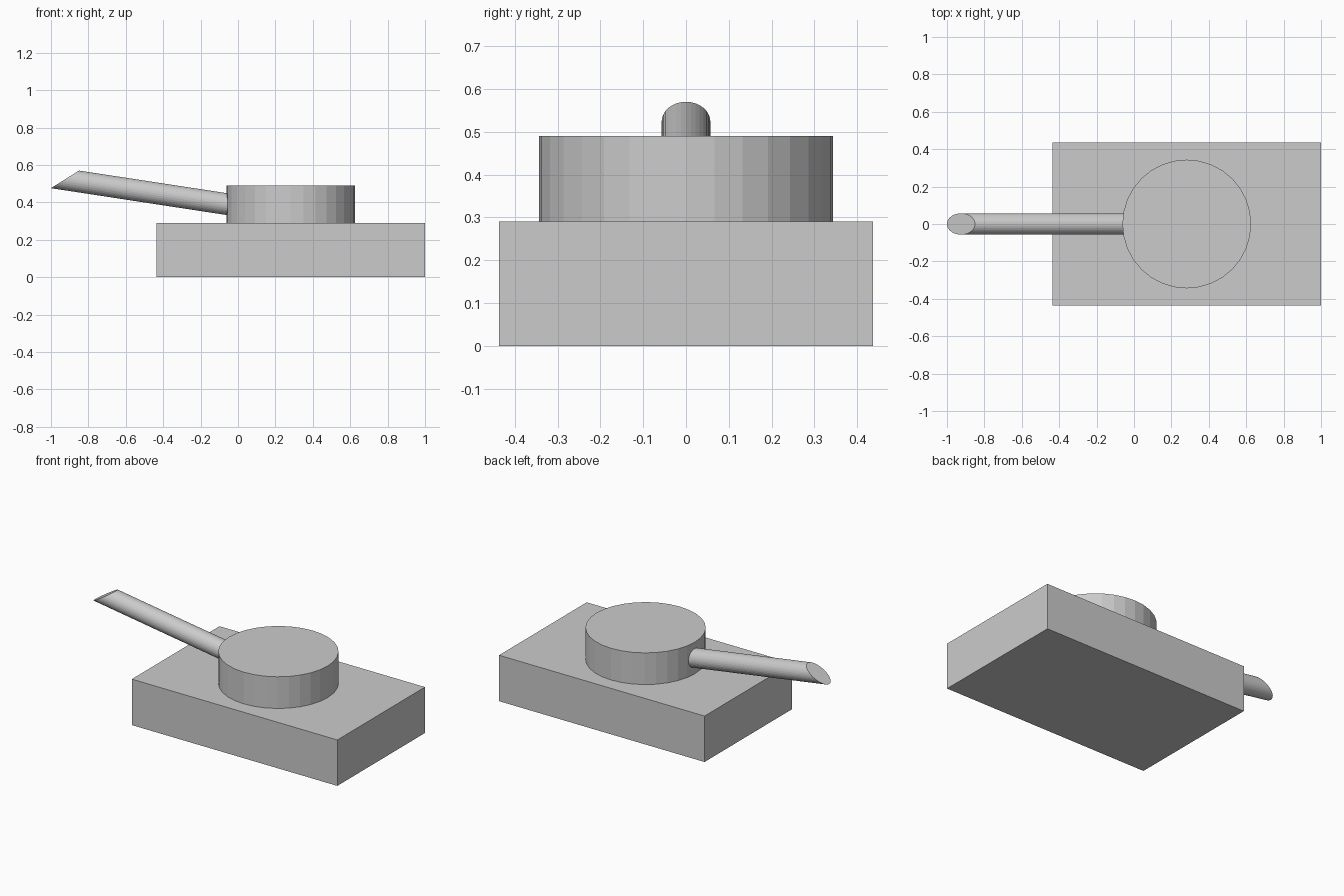
import bpy, bmesh
from math import sin, cos, tau

if "Cube" in bpy.data.objects:
    bpy.data.objects.remove(bpy.data.objects["Cube"])

CENTRE_X = 0.282
SIDES = 32


def make_object(name, bm):
    bmesh.ops.recalc_face_normals(bm, faces=bm.faces)
    mesh = bpy.data.meshes.new(name)
    bm.to_mesh(mesh)
    bm.free()
    obj = bpy.data.objects.new(name, mesh)
    bpy.context.collection.objects.link(obj)
    return obj


# Rectangular hull
bm = bmesh.new()
bmesh.ops.create_cube(bm, size=1)
hull = make_object("hull", bm)
hull.scale = (1.435, 0.874, 0.29)
hull.location = (CENTRE_X, 0, 0.145)

# Round flat-faceted turret
bm = bmesh.new()
bmesh.ops.create_cone(bm, cap_ends=True, segments=SIDES,
                      radius1=0.344, radius2=0.344, depth=0.2)
turret = make_object("turret", bm)
turret.location = (CENTRE_X, 0, 0.39)

# Tilted barrel with slanted ends, the inner one buried in the turret
bm = bmesh.new()
rings = []
for cx, cz in ((-0.925, 0.523), (0.05, 0.374)):
    rings.append([bm.verts.new((cx + 0.075 * cos(tau * i / SIDES),
                                0.057 * sin(tau * i / SIDES),
                                cz + 0.047 * cos(tau * i / SIDES)))
                  for i in range(SIDES)])
outer, inner = rings
bm.faces.new(outer)
bm.faces.new(inner)
for i in range(SIDES):
    j = (i + 1) % SIDES
    bm.faces.new((outer[i], outer[j], inner[j], inner[i]))
make_object("barrel", bm)
